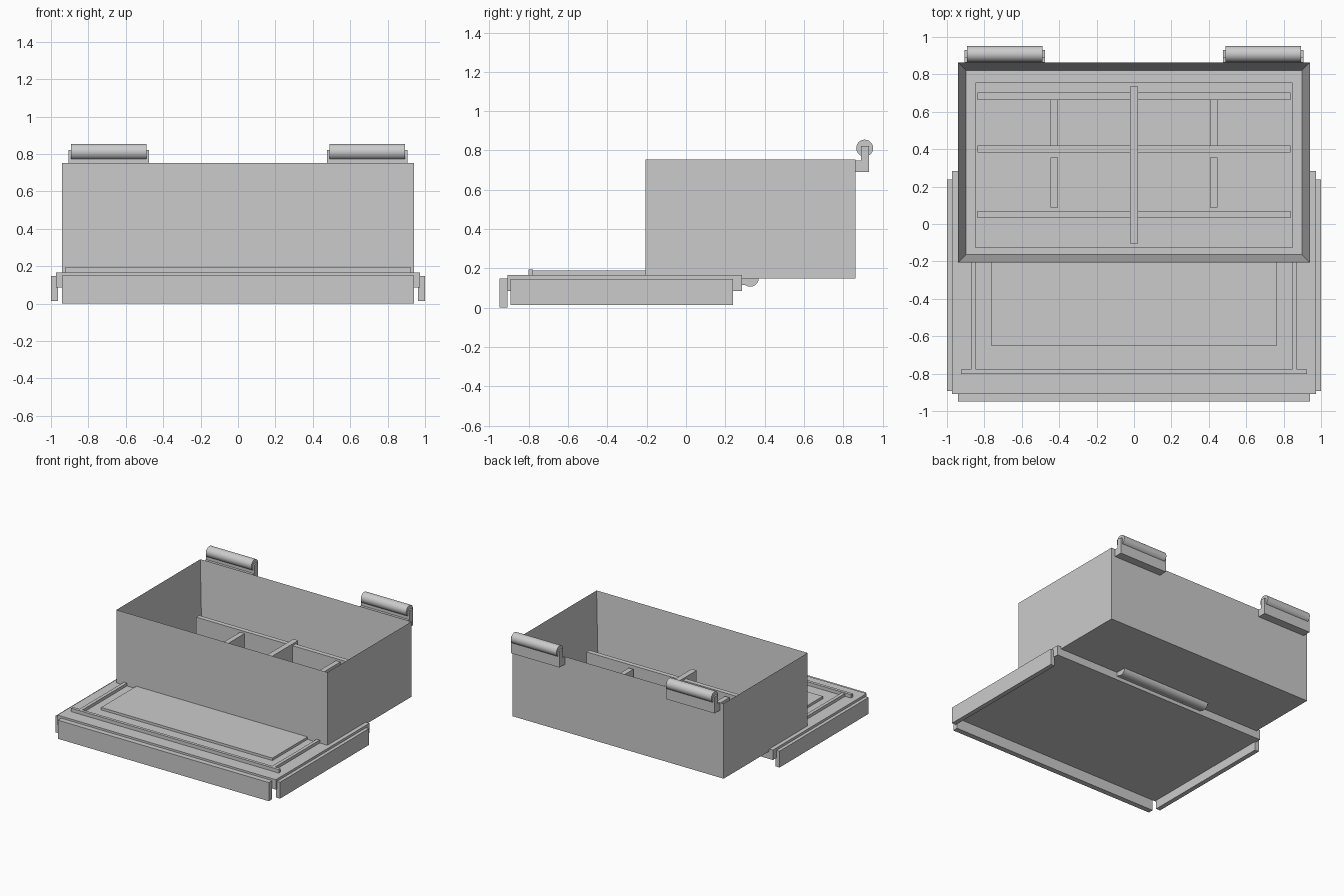
import bpy, bmesh, math
from mathutils import Matrix, Vector

default = bpy.data.objects.get("Cube")
if default:
    bpy.data.objects.remove(default, do_unlink=True)

grey = bpy.data.materials.new("plain grey")
grey.use_nodes = True
grey.diffuse_color = (0.6, 0.6, 0.6, 1)
grey.node_tree.nodes["Principled BSDF"].inputs["Base Color"].default_value = (0.6, 0.6, 0.6, 1)


def finish(name, bm):
    bmesh.ops.recalc_face_normals(bm, faces=bm.faces[:])
    mesh = bpy.data.meshes.new(name)
    bm.to_mesh(mesh)
    bm.free()
    mesh.materials.append(grey)
    obj = bpy.data.objects.new(name, mesh)
    bpy.context.collection.objects.link(obj)
    return obj


def block(name, x, y, z):
    """Box given by its (min, max) range on each axis."""
    bm = bmesh.new()
    size = Vector([r[1] - r[0] for r in (x, y, z)])
    mid = Vector([(r[0] + r[1]) / 2 for r in (x, y, z)])
    bmesh.ops.create_cube(bm, size=1, matrix=Matrix.Translation(mid) @ Matrix.Diagonal(size).to_4x4())
    return finish(name, bm)


def barrel(name, x, y, z, radius):
    """Smooth cylinder lying along x."""
    bm = bmesh.new()
    place = Matrix.Translation(((x[0] + x[1]) / 2, y, z)) @ Matrix.Rotation(math.pi / 2, 4, 'Y')
    bmesh.ops.create_cone(bm, cap_ends=True, segments=40, radius1=radius, radius2=radius,
                          depth=x[1] - x[0], matrix=place)
    obj = finish(name, bm)
    bpy.ops.object.select_all(action='DESELECT')
    obj.select_set(True)
    bpy.context.view_layer.objects.active = obj
    bpy.ops.object.shade_smooth_by_angle(angle=math.radians(35))


def extrude_x(name, outline, x):
    """Closed y-z outline extruded along x."""
    bm = bmesh.new()
    face = bm.faces.new([bm.verts.new((x[0], y, z)) for y, z in outline])
    out = bmesh.ops.extrude_face_region(bm, geom=[face])
    moved = [v for v in out["geom"] if isinstance(v, bmesh.types.BMVert)]
    bmesh.ops.translate(bm, verts=moved, vec=(x[1] - x[0], 0, 0))
    finish(name, bm)


def mirrored(x, side):
    return tuple(sorted((x[0] * side, x[1] * side)))


SIDES = (("left", 1), ("right", -1))

# Open container: inset the top face and push it down to form the cavity
container = block("container", (-0.94, 0.94), (-0.205, 0.863), (0.148, 0.753))
bm = bmesh.new()
bm.from_mesh(container.data)
top = max(bm.faces, key=lambda f: f.calc_center_median().z)
bmesh.ops.inset_region(bm, faces=[top], thickness=0.058)
bmesh.ops.translate(bm, verts=top.verts[:], vec=(0, 0, -0.55))
bm.to_mesh(container.data)
bm.free()

# Floor panel and dividers inside the container
block("floor_panel", (-0.848, 0.848), (-0.127, 0.757), (0.19, 0.22))
for i, y in enumerate((0.05, 0.4, 0.683)):
    block(f"long_divider_{i}", (-0.838, 0.838), (y - 0.019, y + 0.019), (0.21, 0.39))
block("cross_divider", (-0.022, 0.022), (-0.105, 0.735), (0.21, 0.405))
for name, side in SIDES:
    x = mirrored((0.407, 0.447), side)
    block(name + "_rear_short_divider", x, (0.415, 0.67), (0.21, 0.373))
    block(name + "_front_short_divider", x, (0.088, 0.355), (0.21, 0.373))

# Rear hinges on the container
for name, side in SIDES:
    extrude_x(name + "_hinge_bracket",
              [(0.863, 0.69), (0.93, 0.69), (0.93, 0.822), (0.889, 0.822), (0.889, 0.75), (0.863, 0.75)],
              mirrored((0.475, 0.907), side))
    barrel(name + "_hinge_barrel", mirrored((0.488, 0.892), side), 0.909, 0.812, 0.043)

# Lid lying under the front of the container
block("lid_slab", (-0.973, 0.973), (-0.908, 0.284), (0.086, 0.166))
block("lid_front_skirt", (-0.94, 0.94), (-0.95, -0.907), (0, 0.15))
for name, side in SIDES:
    block(name + "_lid_skirt", mirrored((0.963, 1), side), (-0.894, 0.238), (0.015, 0.147))

# Raised frame and panel on the lid
for i, y in enumerate((-0.79, 0.16)):
    block(f"lid_ridge_{i}", (-0.925, 0.925), (y - 0.012, y + 0.012), (0.16, 0.194))
for name, side in SIDES:
    block(name + "_lid_ridge", mirrored((0.845, 0.872), side), (-0.778, 0.148), (0.16, 0.19))
block("lid_panel", (-0.763, 0.763), (-0.652, 0.03), (0.16, 0.186))

# Lid hinge
block("lid_hinge_tab", (-0.4, 0.4), (0.28, 0.33), (0.115, 0.16))
barrel("lid_hinge_barrel", (-0.4, 0.4), 0.327, 0.15, 0.043)
